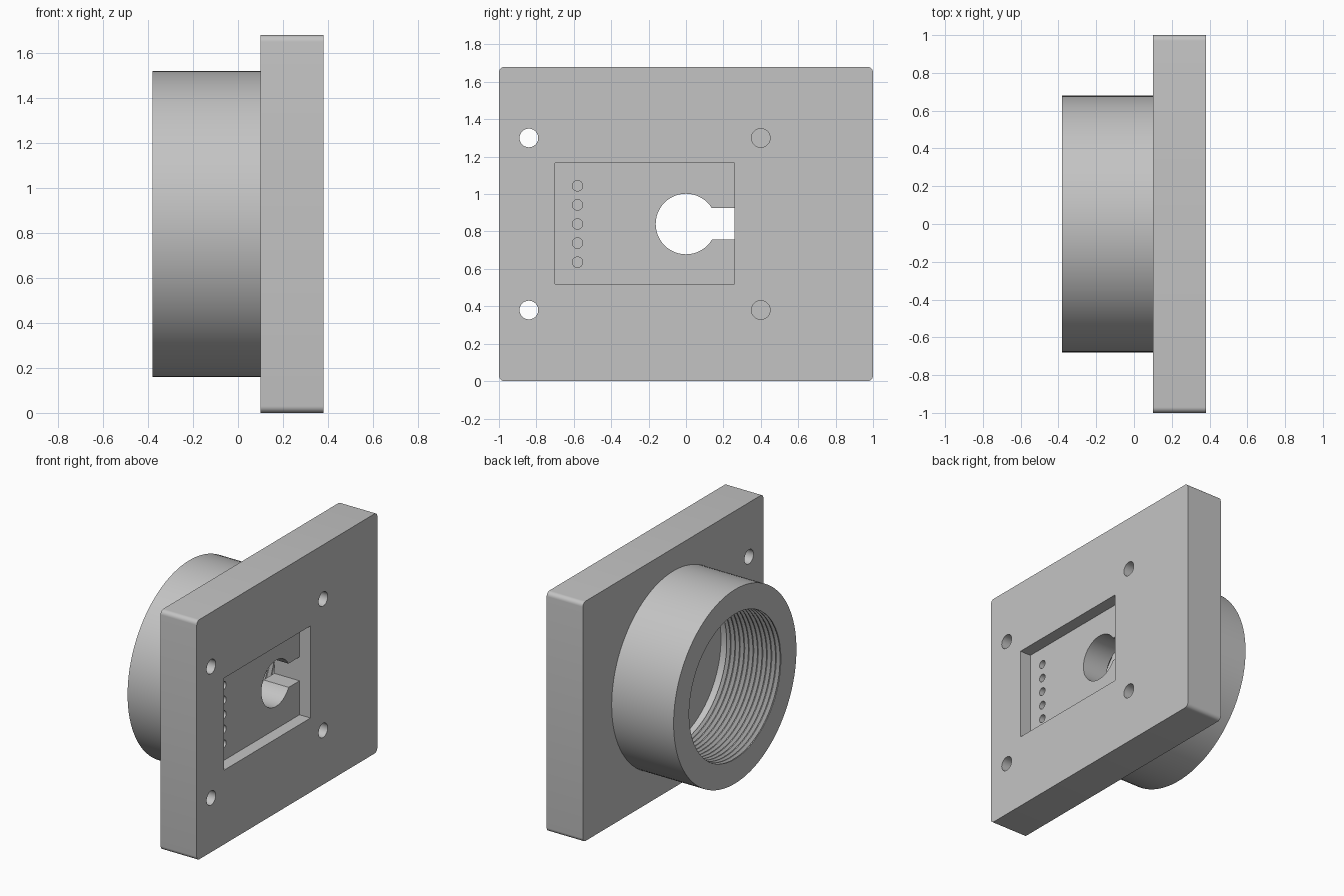
import bpy, bmesh, math
from mathutils import Matrix

cube = bpy.data.objects.get("Cube")
if cube:
    bpy.data.objects.remove(cube, do_unlink=True)

grey = bpy.data.materials.new("plain grey")
grey.use_nodes = True
COLOR = (0.55, 0.55, 0.55, 1)
grey.diffuse_color = COLOR
grey.node_tree.nodes["Principled BSDF"].inputs["Base Color"].default_value = COLOR

MID_Z = 0.84                 # height of the bore axis
BACK, FACE = 0.10, 0.38      # plate faces along x
POCKET = 0.295               # pocket floor


def finish(name, bm):
    bmesh.ops.recalc_face_normals(bm, faces=bm.faces)
    mesh = bpy.data.meshes.new(name)
    bm.to_mesh(mesh)
    bm.free()
    mesh.materials.append(grey)
    obj = bpy.data.objects.new(name, mesh)
    bpy.context.collection.objects.link(obj)
    return obj


def activate(obj):
    bpy.ops.object.select_all(action='DESELECT')
    obj.select_set(True)
    bpy.context.view_layer.objects.active = obj


def add_box(bm, x, y, z):
    size = Matrix.Diagonal((x[1] - x[0], y[1] - y[0], z[1] - z[0], 1))
    place = Matrix.Translation((sum(x) / 2, sum(y) / 2, sum(z) / 2))
    bmesh.ops.create_cube(bm, size=1, matrix=place @ size)


def add_rod(bm, y, z, radius, x=(0.0, 0.5), sides=32):
    place = Matrix.Translation((sum(x) / 2, y, z)) @ Matrix.Rotation(math.pi / 2, 4, 'Y')
    bmesh.ops.create_cone(bm, cap_ends=True, segments=sides, radius1=radius,
                          radius2=radius, depth=x[1] - x[0], matrix=place)


def cut(target, bm):
    cutter = finish("cutter", bm)
    cutter.hide_render = True
    mod = target.modifiers.new("cut", 'BOOLEAN')
    mod.operation, mod.solver, mod.object = 'DIFFERENCE', 'EXACT', cutter
    activate(target)
    bpy.ops.object.modifier_apply(modifier=mod.name)
    bpy.data.objects.remove(cutter, do_unlink=True)


# Mounting plate with rounded corners
bm = bmesh.new()
add_box(bm, (BACK, FACE), (-1, 1), (0, 2 * MID_Z))
corners = [e for e in bm.edges if abs(e.verts[0].co.x - e.verts[1].co.x) > 0.1]
bmesh.ops.bevel(bm, geom=corners, offset=0.03, segments=6, profile=0.5, affect='EDGES')
plate = finish("mounting_plate", bm)

# Rectangular pocket in the face
bm = bmesh.new()
add_box(bm, (POCKET, 0.5), (-0.70, 0.26), (0.52, 1.165))
cut(plate, bm)

# Keyhole: round opening, then side slot
bm = bmesh.new()
add_rod(bm, 0, MID_Z, 0.162, sides=64)
cut(plate, bm)
bm = bmesh.new()
add_box(bm, (0, POCKET + 0.02), (0, 0.26), (0.758, 0.925))
cut(plate, bm)

# Four screw holes and a row of five pin holes
bm = bmesh.new()
for y in (-0.84, 0.40):
    for side in (-1, 1):
        add_rod(bm, y, MID_Z + side * 0.46, 0.05)
for i in range(-2, 3):
    add_rod(bm, -0.58, MID_Z + i * 0.102, 0.028, sides=24)
cut(plate, bm)

# Threaded collar: closed profile (x, radius) turned around the x axis
START, END, TEETH = -0.38, 0.04, 12
CREST, ROOT, OUTER = 0.508, 0.53, 0.68
pitch = (END - START) / TEETH
profile = [(BACK, OUTER), (START, OUTER)]
for i in range(TEETH):
    x = START + i * pitch
    profile += [(x, CREST), (x + pitch * 0.2, CREST), (x + pitch * 0.6, ROOT)]
profile += [(END, CREST), (END, ROOT), (BACK, ROOT)]

SIDES = 96
bm = bmesh.new()
rings = []
for k in range(SIDES):
    a = 2 * math.pi * k / SIDES
    rings.append([bm.verts.new((x, r * math.cos(a), MID_Z + r * math.sin(a)))
                  for x, r in profile])
for k in range(SIDES):
    here, there = rings[k], rings[(k + 1) % SIDES]
    for j in range(len(profile)):
        n = (j + 1) % len(profile)
        bm.faces.new((here[j], here[n], there[n], there[j]))
collar = finish("threaded_collar", bm)

for obj in (plate, collar):
    activate(obj)
    bpy.ops.object.shade_smooth_by_angle(angle=math.radians(25))
